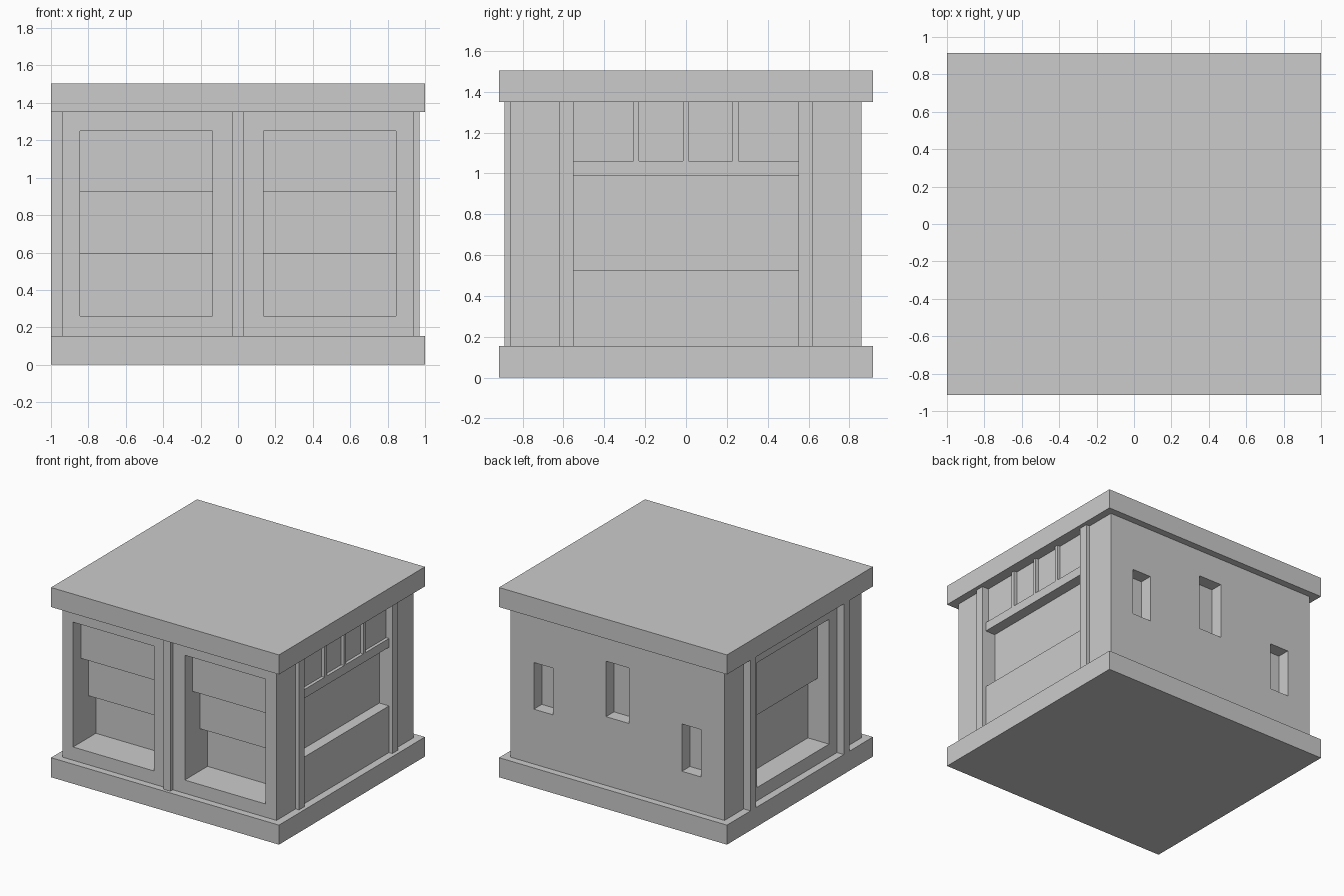
import bpy, bmesh
from math import radians
from mathutils import Matrix, Vector

if "Cube" in bpy.data.objects:
    bpy.data.objects.remove(bpy.data.objects["Cube"])

BASE_Z, ROOF_Z, TOP_Z = 0.155, 1.35, 1.505
WX, WY = 0.94, 0.86          # wall half sizes


def finish(bm, name):
    bmesh.ops.recalc_face_normals(bm, faces=bm.faces)
    mesh = bpy.data.meshes.new(name)
    bm.to_mesh(mesh)
    bm.free()
    ob = bpy.data.objects.new(name, mesh)
    bpy.context.collection.objects.link(ob)
    return ob


def box(name, x0, x1, y0, y1, z0, z1):
    bm = bmesh.new()
    size = Matrix.Diagonal((x1 - x0, y1 - y0, z1 - z0, 1))
    mid = Matrix.Translation(((x0 + x1) / 2, (y0 + y1) / 2, (z0 + z1) / 2))
    bmesh.ops.create_cube(bm, size=1, matrix=mid @ size)
    return finish(bm, name)


def niche(bm, angle, wall, u0, u1, top, steps):
    """Stepped recess; steps = (depth, lower z) from the top down, u runs along the wall."""
    prof = [(-0.1, steps[-1][1]), (-0.1, top)]
    z = top
    for depth, low in steps:
        prof += [(depth, z), (depth, low)]
        z = low
    mat = Matrix.Rotation(radians(angle), 4, 'Z')
    face = bm.faces.new([bm.verts.new(mat @ Vector((u0, d - wall, z))) for d, z in prof])
    ext = bmesh.ops.extrude_face_region(bm, geom=[face])
    moved = [v for v in ext['geom'] if isinstance(v, bmesh.types.BMVert)]
    bmesh.ops.translate(bm, verts=moved, vec=mat @ Vector((u1 - u0, 0, 0)))


# Slabs
box("base_slab", -1, 1, -0.915, 0.915, 0, BASE_Z)
box("roof_slab", -1, 1, -0.915, 0.915, ROOF_Z, TOP_Z)

# Recesses
bm = bmesh.new()
for u0, u1 in ((-0.845, -0.135), (0.135, 0.845)):                    # front bays
    niche(bm, 0, WY, u0, u1, 1.25, [(0.1, 0.925), (0.19, 0.595), (0.285, 0.26)])
niche(bm, -90, WX, -0.45, 0.45, 1.25, [(0.1, 0.755), (0.185, 0.26)])  # left bay
niche(bm, 90, WX, -0.55, 0.55, 0.99, [(0.085, 0.525)])                # right counter
for u0, u1 in ((-0.55, -0.258), (-0.23, -0.014), (0.012, 0.228), (0.256, 0.55)):
    niche(bm, 90, WX, u0, u1, ROOF_Z + 0.05, [(0.025, 1.06)])         # transom panes
for x, low, top in ((0.65, 0.59, 0.96), (0, 0.70, 1.14), (-0.65, 0.445, 0.82)):
    w = 0.1 if x == 0 else 0.083
    niche(bm, 180, WY, -x - w, -x + w, top, [(0.1, low)])             # back slots
cutter = finish(bm, "recess_cutter")
cutter.hide_render = True

# Walls with the recesses cut out
walls = box("walls", -WX, WX, -WY, WY, BASE_Z, ROOF_Z)
mod = walls.modifiers.new("recesses", 'BOOLEAN')
mod.operation, mod.solver, mod.object = 'DIFFERENCE', 'EXACT', cutter
bpy.context.view_layer.objects.active = walls
bpy.ops.object.modifier_apply(modifier=mod.name)
bpy.data.objects.remove(cutter)

# Pilasters
box("front_pilaster", -0.03, 0.03, -0.89, -WY, BASE_Z, ROOF_Z)
for y in (-0.585, 0.585):
    box("right_pilaster", WX, 0.97, y - 0.035, y + 0.035, BASE_Z, ROOF_Z)
    box("left_pilaster", -1, -WX, y - 0.035, y + 0.035, BASE_Z, ROOF_Z)
